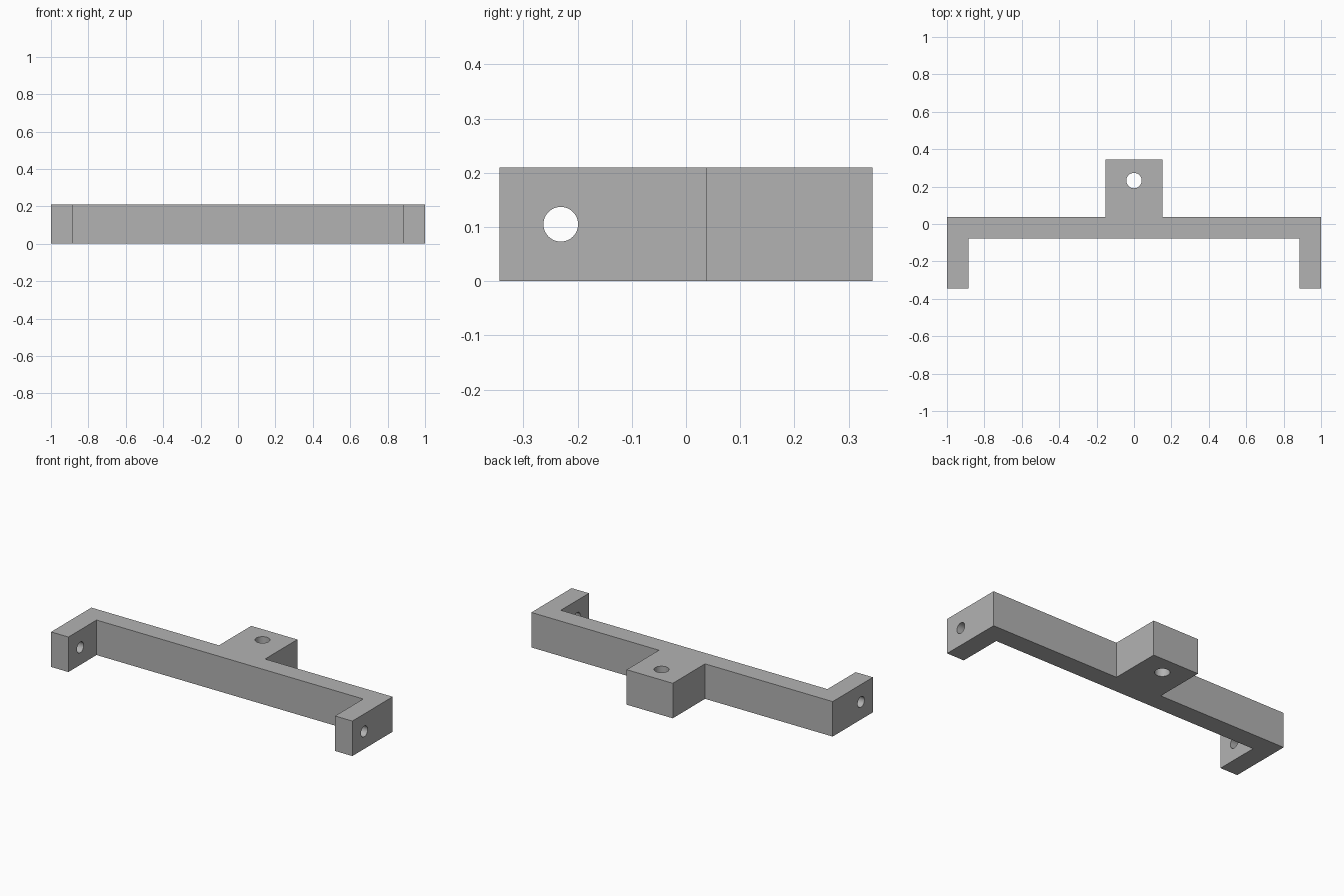
import bpy, bmesh, math

cube = bpy.data.objects.get("Cube")
if cube:
    bpy.data.objects.remove(cube, do_unlink=True)

HEIGHT = 0.21

grey = bpy.data.materials.new("plain grey")
grey.use_nodes = True
colour = (0.45, 0.45, 0.45, 1)
grey.diffuse_color = colour
grey.node_tree.nodes["Principled BSDF"].inputs["Base Color"].default_value = colour

# Bracket body: half outline mirrored across x, then extruded upward
half = [(0.153, 0.344), (0.153, 0.038), (1, 0.038),
        (1, -0.344), (0.885, -0.344), (0.885, -0.077)]
outline = half + [(-x, y) for x, y in reversed(half)]
bm = bmesh.new()
face = bm.faces.new([bm.verts.new((x, y, 0)) for x, y in outline])
top = bmesh.ops.extrude_face_region(bm, geom=[face])["geom"]
bmesh.ops.translate(bm, vec=(0, 0, HEIGHT),
                    verts=[v for v in top if isinstance(v, bmesh.types.BMVert)])
bmesh.ops.recalc_face_normals(bm, faces=bm.faces)
mesh = bpy.data.meshes.new("bracket")
bm.to_mesh(mesh)
bm.free()
mesh.materials.append(grey)
bracket = bpy.data.objects.new("bracket", mesh)
bpy.context.collection.objects.link(bracket)


def drill(name, location, radius, depth, rotation=(0, 0, 0)):
    """Cut a round hole through the bracket."""
    bpy.ops.mesh.primitive_cylinder_add(vertices=48, radius=radius, depth=depth,
                                        location=location, rotation=rotation)
    cutter = bpy.context.object
    cutter.name = name
    cutter.hide_render = True
    cutter.data.materials.append(grey)
    cut = bracket.modifiers.new(name, "BOOLEAN")
    cut.operation = "DIFFERENCE"
    cut.solver = "EXACT"
    cut.object = cutter
    bpy.ops.object.select_all(action="DESELECT")
    bracket.select_set(True)
    bpy.context.view_layer.objects.active = bracket
    bpy.ops.object.modifier_apply(modifier=cut.name)
    bpy.data.objects.remove(cutter, do_unlink=True)


# Vertical hole in the rear tab, and one sideways hole in each arm
drill("tab_hole", (0, 0.232, HEIGHT / 2), 0.041, 0.5)
for side, name in ((1, "left_arm_hole"), (-1, "right_arm_hole")):
    drill(name, (side * 0.94, -0.231, HEIGHT / 2), 0.032, 0.3,
          (0, math.radians(90), 0))

# Smooth hole walls, sharp box edges
bpy.ops.object.shade_smooth_by_angle(angle=math.radians(30))
